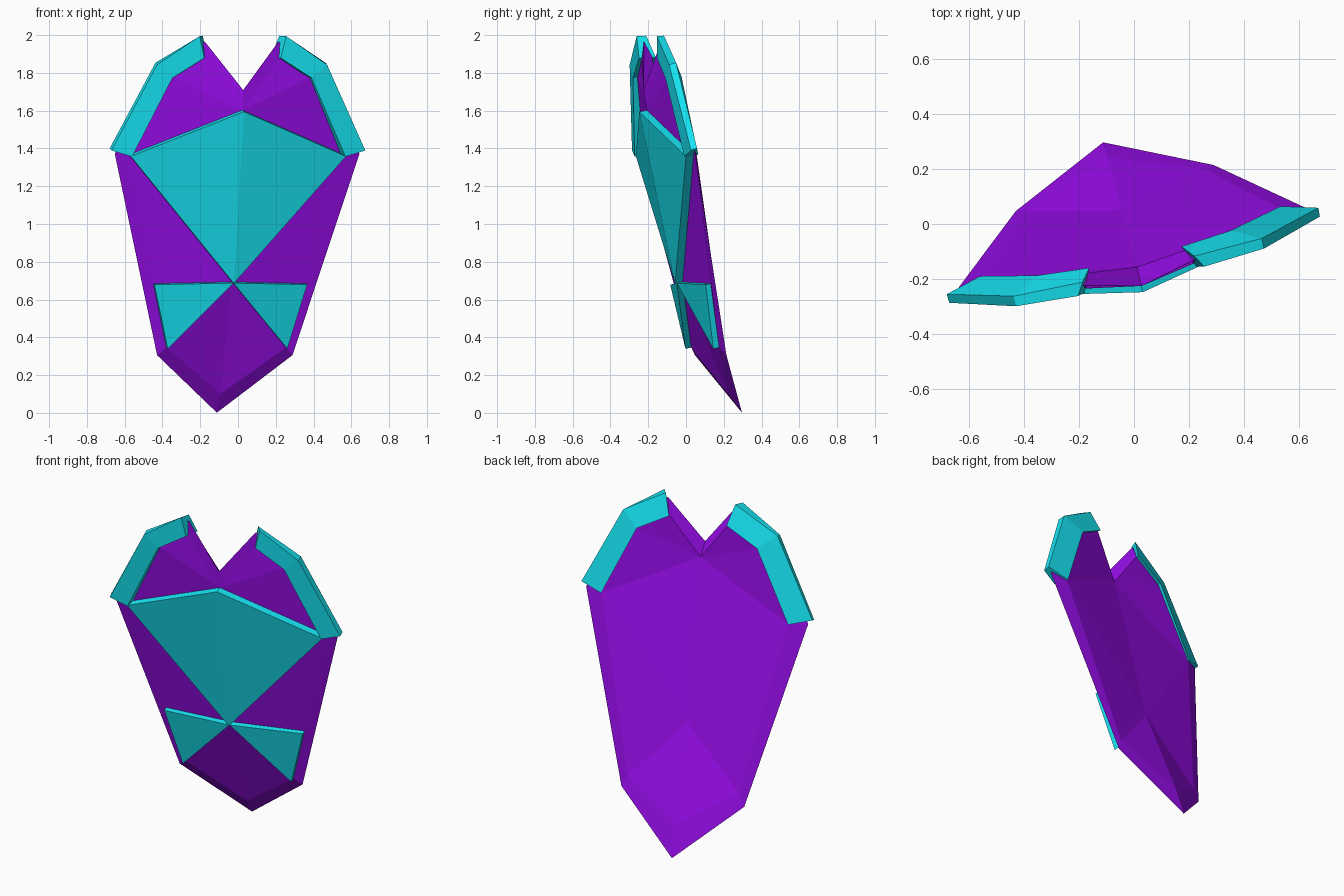
import bpy, bmesh
from mathutils import Vector

if "Cube" in bpy.data.objects:
    bpy.data.objects.remove(bpy.data.objects["Cube"])

# Shield frame: width, height and outward axes (yawed and leaning forward)
ORIGIN = Vector((-0.005, -0.10, 1.38))
U = Vector((0.974, 0.2265, 0.0))
V = Vector((0.054, -0.188, 0.981))
N = Vector((0.222, -0.955, -0.195))


def material(name, color):
    m = bpy.data.materials.new(name)
    m.diffuse_color = color
    m.use_nodes = True
    m.node_tree.nodes["Principled BSDF"].inputs["Base Color"].default_value = m.diffuse_color
    return m


PURPLE = material("purple", (0.32, 0.004, 0.85, 1))
TEAL = material("teal", (0.008, 0.78, 0.90, 1))


def build(name, verts, faces, mat, sides=(1, -1)):
    """Make a flat-shaded mesh in the shield frame, once per mirror side, welded."""
    bm = bmesh.new()
    for s in sides:
        vs = [bm.verts.new(ORIGIN + U * u * s + V * v + N * n) for u, v, n in verts]
        for f in faces:
            bm.faces.new([vs[i] for i in f])
    bmesh.ops.remove_doubles(bm, verts=bm.verts, dist=0.0005)
    bmesh.ops.recalc_face_normals(bm, faces=bm.faces)
    me = bpy.data.meshes.new(name)
    bm.to_mesh(me)
    bm.free()
    me.materials.append(mat)
    ob = bpy.data.objects.new(name, me)
    bpy.context.collection.objects.link(ob)
    return ob


# Half outlines: notch, peak, upper side, shoulder, lower side, tip
rim = [(0, .348, .062), (.20, .59, -.035), (.45, .46, -.02),
       (.665, -.008, .003), (.368, -1.10, -.025), (0, -1.432, -.133)]
front = [(0, .24, .065), (.198, .50, -.005), (.36, .395, .0),
         (.585, -.015, -.005), (.325, -1.055, -.003), (0, -1.32, -.078)]
back = [(0, .27, .005), (.18, .50, -.06), (.36, .39, -.055),
        (.56, -.02, -.027), (.335, -1.03, -.03), (0, -1.24, -.115)]
front_hub, back_hub = (0, -.69, .05), (0, -.677, -.022)

# Body plate: bevelled rim with folded front and back
verts = rim + front + back + [front_hub, back_hub]
faces = []
for i in range(5):
    faces += [(i, i + 1, i + 7, i + 6), (i, i + 1, i + 13, i + 12)]
for o, hub in ((6, 18), (12, 19)):
    faces += [(o, o + 1, o + 2), (o, o + 2, o + 3), (hub, o, o + 3),
              (hub, o + 3, o + 4), (hub, o + 4, o + 5)]
build("shield_body", verts, faces, PURPLE)


def slab(tri, high, low=-0.006):
    """Triangular prism following three points of the front surface."""
    return [(u, v, n + d) for d in (low, high) for u, v, n in tri]


# Large centre panel, folded along the middle ridge
walls = [(0, 1, 4, 3), (1, 2, 5, 4)]
caps = [(0, 1, 2), (3, 4, 5)]
build("center_panel", slab([front[0], front[3], front_hub], .042), caps + walls, TEAL)

# Small lower panels
outer_top = (.415, -.71, -.008)
for s, label in ((1, "right"), (-1, "left")):
    build("lower_panel_" + label, slab([front_hub, outer_top, front[4]], .032),
          caps + walls + [(2, 0, 3, 5)], TEAL, (s,))

# Upper edge trims: outer back, outer front, inner front, inner back per section
trim = [(.692, .02, -.006), (.69, .015, .028), (.58, -.015, .045), (.56, -.02, -.035),
        (.462, .476, -.034), (.462, .473, .005), (.378, .405, .02), (.36, .393, -.072),
        (.208, .618, -.055), (.235, .624, -.01), (.208, .51, .006), (.172, .495, -.076)]
trim_faces = [(0, 1, 2, 3), (8, 9, 10, 11)]
for r in (0, 4):
    trim_faces += [(r + k, r + (k + 1) % 4, r + 4 + (k + 1) % 4, r + 4 + k) for k in range(4)]
for s, label in ((1, "right"), (-1, "left")):
    build("edge_trim_" + label, trim, trim_faces, TEAL, (s,))
